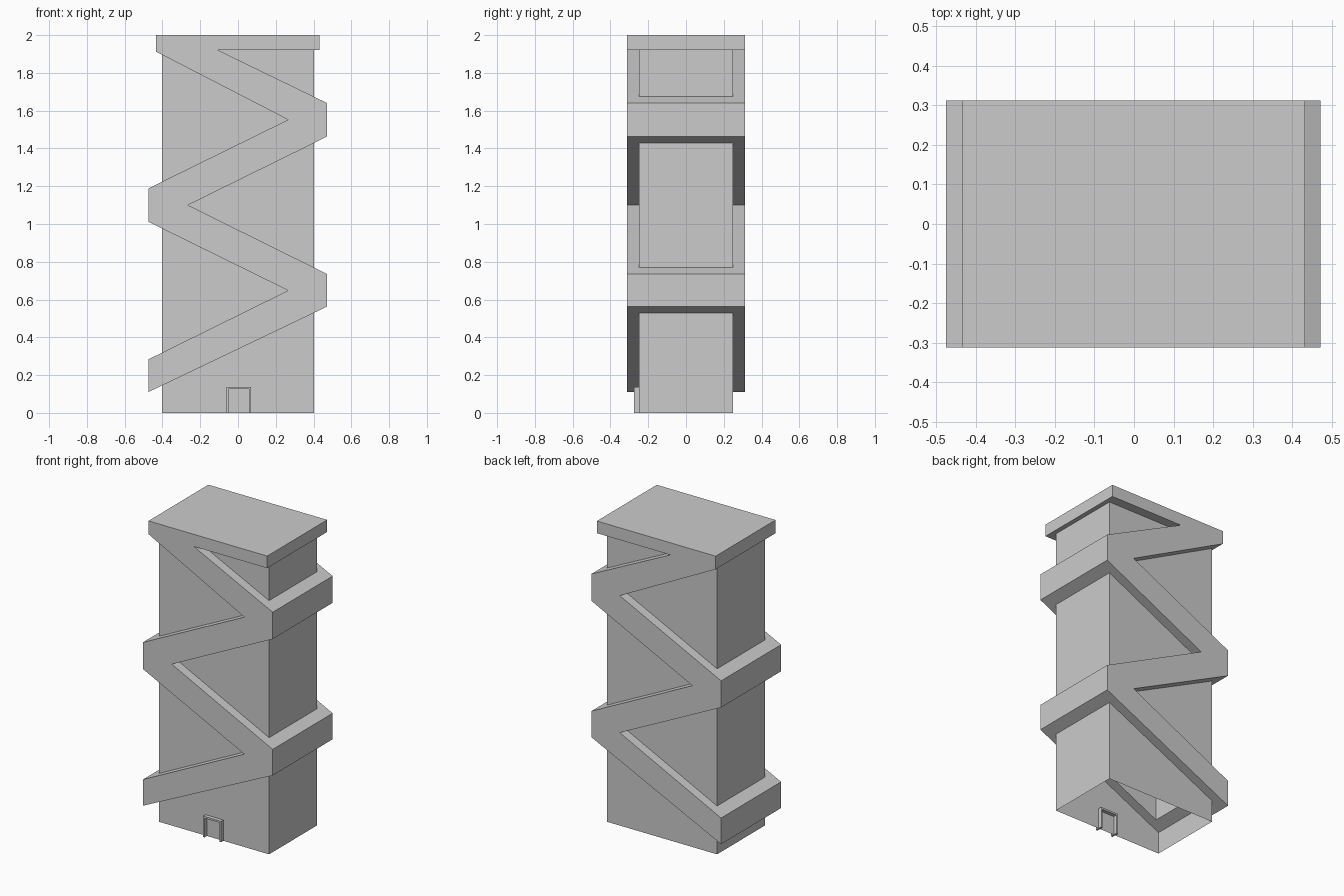
import bpy, bmesh

if "Cube" in bpy.data.objects:
    bpy.data.objects.remove(bpy.data.objects["Cube"])


def add_object(name, bm):
    mesh = bpy.data.meshes.new(name)
    bm.to_mesh(mesh)
    bm.free()
    obj = bpy.data.objects.new(name, mesh)
    bpy.context.collection.objects.link(obj)
    return obj


def box(name, lo, hi, open_ends=False):
    bm = bmesh.new()
    bmesh.ops.create_cube(bm, size=1)
    for v in bm.verts:
        v.co = [(a + b) / 2 + c * (b - a) for a, b, c in zip(lo, hi, v.co)]
    if open_ends:
        ends = [f for f in bm.faces if abs(f.normal.z) > 0.9]
        bmesh.ops.delete(bm, geom=ends, context='FACES_ONLY')
    return add_object(name, bm)


def extrude_y(name, profile, y0, y1):
    bm = bmesh.new()
    face = bm.faces.new([bm.verts.new((x, y0, z)) for x, z in profile])
    ext = bmesh.ops.extrude_face_region(bm, geom=[face])
    verts = [g for g in ext['geom'] if isinstance(g, bmesh.types.BMVert)]
    bmesh.ops.translate(bm, verts=verts, vec=(0, y1 - y0, 0))
    bmesh.ops.recalc_face_normals(bm, faces=bm.faces)
    return add_object(name, bm)


# Tower walls: a thin shell, open underneath
box("tower_walls", (-0.402, -0.25, 0), (0.402, 0.25, 1.96), open_ends=True)

# Zigzag band running up into the roof slab, as one profile
zigzag = [
    (-0.475, 0.11), (0.472, 0.563), (0.472, 0.735), (-0.265, 1.10),
    (0.472, 1.463), (0.472, 1.64), (-0.105, 1.92), (0.432, 1.92),
    (0.432, 2.0), (-0.435, 2.0), (-0.435, 1.913), (0.265, 1.552),
    (-0.475, 1.188), (-0.475, 1.012), (0.265, 0.648), (-0.475, 0.283),
]
band = extrude_y("zigzag_band_and_roof", zigzag, -0.3125, 0.3125)

# Hollow out the band so that it wraps the walls as a ring
cutter = box("band_cutter", (-0.33, -0.1875, -0.2), (0.33, 0.1875, 1.921))
cutter.hide_render = True
mod = band.modifiers.new("hollow", 'BOOLEAN')
mod.operation = 'DIFFERENCE'
mod.solver = 'EXACT'
mod.object = cutter
bpy.context.view_layer.objects.active = band
bpy.ops.object.modifier_apply(modifier=mod.name)
bpy.data.objects.remove(cutter, do_unlink=True)

# Door frame set through the front wall
frame = [(-0.062, 0), (-0.062, 0.138), (0.068, 0.138), (0.068, 0),
         (0.057, 0), (0.057, 0.126), (-0.051, 0.126), (-0.051, 0)]
extrude_y("door_frame", frame, -0.275, -0.225)
